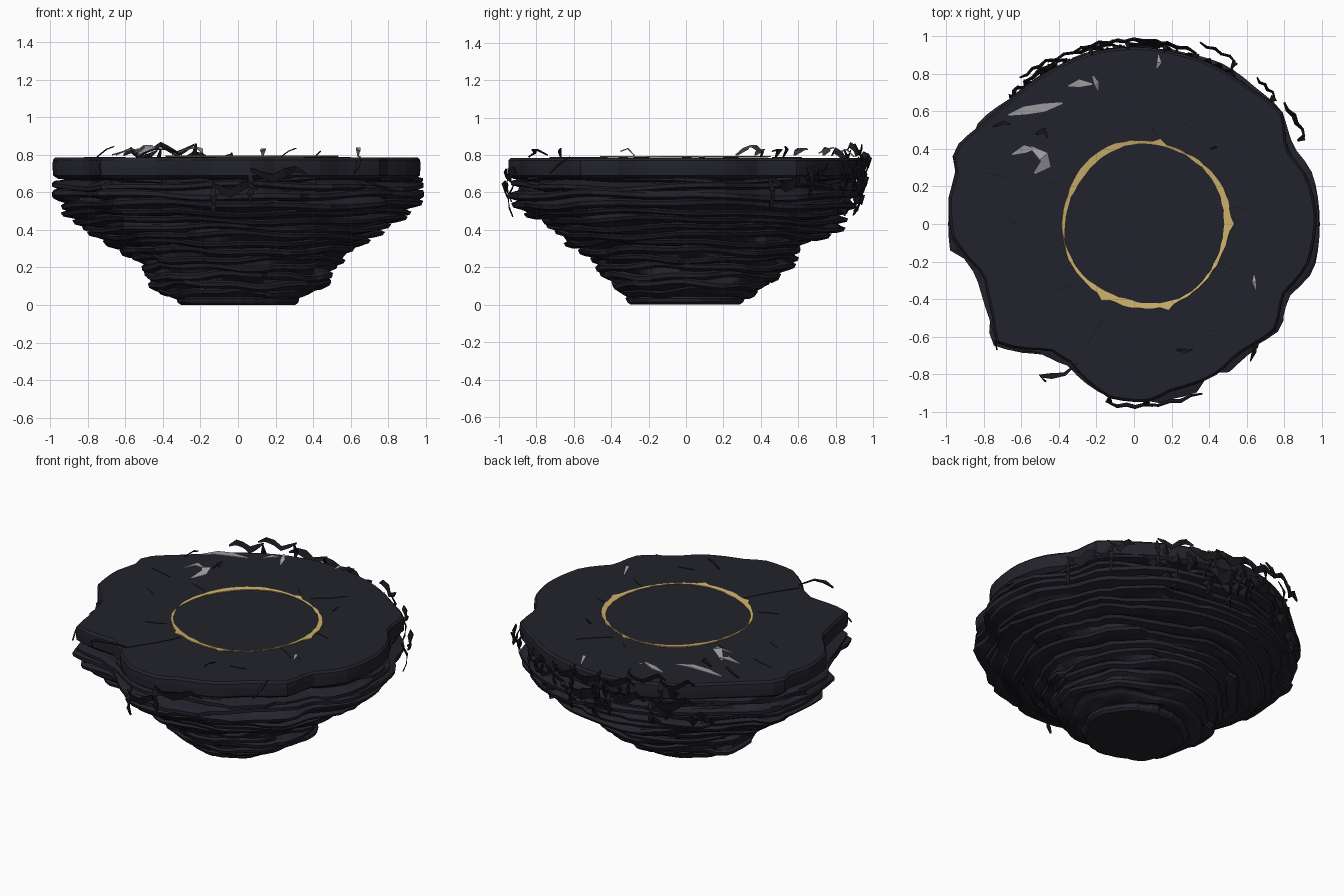
import bpy, bmesh, math, random
from mathutils import Vector

if "Cube" in bpy.data.objects:
    bpy.data.objects.remove(bpy.data.objects["Cube"])
random.seed(7)
TAU = 2 * math.pi
N = 88
TOP = 0.785


def mat(name, rgb):
    m = bpy.data.materials.new(name)
    m.diffuse_color = (*rgb, 1)
    m.use_nodes = True
    m.node_tree.nodes["Principled BSDF"].inputs["Base Color"].default_value = m.diffuse_color
    return m


ROCK = mat("slate rock", (0.0165, 0.0165, 0.025))
DARK = mat("dark shard", (0.011, 0.011, 0.014))
GOLD = mat("pale gold", (0.60, 0.43, 0.15))
ASH = mat("ash grey", (0.33, 0.33, 0.35))


def finish(bm, name, *mats):
    bmesh.ops.recalc_face_normals(bm, faces=bm.faces)
    me = bpy.data.meshes.new(name)
    bm.to_mesh(me)
    bm.free()
    for m in mats:
        me.materials.append(m)
    ob = bpy.data.objects.new(name, me)
    bpy.context.collection.objects.link(ob)
    return ob


def loft(rings, name, material):
    bm = bmesh.new()
    loops = [[bm.verts.new(p) for p in r] for r in rings]
    for a, b in zip(loops, loops[1:]):
        for i in range(N):
            j = (i + 1) % N
            bm.faces.new((a[i], a[j], b[j], b[i]))
    for ring, z in ((loops[0], rings[0][0][2]), (loops[-1], rings[-1][0][2])):
        c = bm.verts.new((0, 0, z))
        for i in range(N):
            bm.faces.new((ring[i], ring[(i + 1) % N], c))
    return finish(bm, name, material)


# Lobed outline of the top slab, as seen from above
OUT = [(.975, .05), (.93, .24), (.81, .40), (.79, .60), (.61, .73), (.35, .88), (.2, .92),
       (0, .945), (-.24, .91), (-.45, .82), (-.66, .66), (-.8, .54), (-.97, .39), (-.95, .27),
       (-.99, .13), (-.97, -.07), (-.8, -.27), (-.76, -.46), (-.73, -.64), (-.45, -.67),
       (-.34, -.74), (-.26, -.83), (-.13, -.93), (.08, -.95), (.2, -.89), (.43, -.81),
       (.56, -.69), (.76, -.56), (.79, -.38), (.93, -.22)]
POLAR = sorted((math.atan2(y, x) % TAU, math.hypot(x, y)) for x, y in OUT)


def outline(t):
    pts = [(POLAR[-1][0] - TAU, POLAR[-1][1])] + POLAR + [(POLAR[0][0] + TAU, POLAR[0][1])]
    for (a, r), (b, s) in zip(pts, pts[1:]):
        if a <= t <= b:
            return r + (s - r) * (t - a) / (b - a)


# Side profile: height, then reach to right, back, left, front
PROF = [(0, .30, .27, .31, .28), (.05, .32, .34, .35, .34), (.08, .48, .40, .45, .37),
        (.15, .49, .49, .48, .43), (.22, .52, .57, .50, .49), (.29, .61, .61, .60, .57),
        (.35, .71, .69, .71, .66), (.40, .79, .80, .81, .71), (.45, .88, .85, .84, .74),
        (.51, .94, .88, .93, .87), (.58, .98, .90, .98, .92), (.64, .97, .90, .97, .89),
        (.70, .92, .88, .92, .86)]


def reach(z, t):
    for a, b in zip(PROF, PROF[1:]):
        if a[0] <= z <= b[0]:
            k = (z - a[0]) / (b[0] - a[0])
            d = [p + (q - p) * k for p, q in zip(a[1:], b[1:])]
            c, s = math.cos(t), math.sin(t)
            base = c * c * (d[0] if c > 0 else d[2]) + s * s * (d[1] if s > 0 else d[3])
            ref = .97 * c * c + .94 * s * s
            return base * (1 + (.25 + .65 * z / .7) * (outline(t) / ref - 1))


def ring(fn):
    return [fn(i * TAU / N) for i in range(N)]


def polar(r, t, z):
    return (r * math.cos(t), r * math.sin(t), z)


# Top slab
loft([ring(lambda t, s=s, z=z: polar(outline(t) * s, t, z)) for z, s in
      ((.66, .84), (.672, .97), (.69, .997), (.74, 1.0), (.772, .998), (TOP, .985))],
     "top_slab", ROCK)

# Stacked strata: every layer has its own chipped outline and an undercut
levels = [0, .045, .085, .13, .18, .225, .265, .31, .35, .39, .43, .47, .51, .56, .61, .655, .69]
rings = []
for k, (z0, z1) in enumerate(zip(levels, levels[1:])):
    chips, left = [], 0
    for i in range(N):
        if left == 0:
            left, val = random.randint(3, 9), random.uniform(-.035, .03)
        chips.append(val)
        left -= 1
    p1, p2 = random.uniform(0, TAU), random.uniform(0, TAU)
    for f, s in ((.04, .965), (.3, 1.015), (.75, 1.02), (.97, .985)):
        def pt(t):
            i = round(t / TAU * N) % N
            n = chips[i] + .012 * math.sin(5 * t + p1) + .008 * math.sin(11 * t + p2)
            z = z0 + (z1 - z0) * f
            r = reach(z0 + (z1 - z0) * (.35 + .3 * f), t) * (s + n)
            dz = 0 if k == 0 else .011 * math.sin(3 * t + p2) + .006 * math.sin(8 * t + k)
            return polar(min(r, .99), t, z + dz)
        rings.append(ring(pt))
rings[0] = [(x, y, 0) for x, y, z in rings[0]]
loft(rings, "rock_strata", ROCK)

# Gold ring inlay, uneven in width
bm = bmesh.new()
M = 72
a, b = [], []
for i in range(M):
    t = i * TAU / M
    w = .011 + .007 * math.sin(3 * t + 1) + random.uniform(-.003, .004)
    r = .437 + .006 * math.sin(4 * t)
    w2 = w + (.022 if i in (0, 16, 57, 48) else 0)
    for lst, q, z in ((a, r - w, TOP + .004), (b, r + w2, TOP + .008)):
        lst.append(bm.verts.new((.06 + q * math.cos(t), q * math.sin(t), z)))
for i in range(M):
    j = (i + 1) % M
    bm.faces.new((a[i], b[i], b[j], a[j]))
sol = finish(bm, "gold_ring", GOLD).modifiers.new("thick", "SOLIDIFY")
sol.thickness, sol.offset = .006, 0


def ribbons(name, material, items, thick=.006):
    """Each item: path points, half width, width direction (None = flat)."""
    bm = bmesh.new()
    for pts, w, across in items:
        P = [Vector(p) for p in pts]
        rows = []
        for i, p in enumerate(P):
            d = P[min(i + 1, len(P) - 1)] - P[max(i - 1, 0)]
            s = Vector(across) if across else Vector((-d.y, d.x, 0))
            f = .25 + .75 * math.sin(math.pi * i / (len(P) - 1))
            s = s.normalized() * w * f * random.uniform(.7, 1.2)
            rows.append((bm.verts.new(p - s), bm.verts.new(p + s)))
        for (p, q), (r, s) in zip(rows, rows[1:]):
            bm.faces.new((p, q, s, r))
    m = finish(bm, name, material).modifiers.new("thick", "SOLIDIFY")
    m.thickness, m.offset = thick, 0


# Curled grey flakes lying on the top
ribbons("grey_flakes", ASH, [
    ([(-.67, .58, .80), (-.58, .605, .825), (-.48, .62, .835), (-.38, .645, .83)], .026, None),
    ([(-.35, .735, .80), (-.29, .75, .825), (-.22, .745, .84)], .024, None),
    ([(-.22, .79, .84), (-.20, .75, .83), (-.19, .71, .81)], .02, None),
    ([(-.65, .37, .80), (-.58, .40, .83), (-.53, .40, .82)], .022, None),
    ([(-.55, .41, .81), (-.48, .36, .85), (-.47, .32, .835), (-.53, .27, .80)], .03, None),
    ([(.13, .90, .79), (.135, .86, .83), (.12, .83, .82)], .018, None),
    ([(.64, -.27, .79), (.64, -.31, .835), (.65, -.35, .82)], .016, None)])

# Dark curled shards around the rim and on top
arc = []
for t0, t1, r, z, w in ((128, 116, .99, .80, .02), (118, 104, .98, .83, .02), (107, 92, .985, .78, .025),
                        (97, 80, .985, .76, .03), (86, 70, .98, .74, .03), (70, 58, 1.03, .74, .02),
                        (110, 96, .97, .68, .035), (92, 78, .965, .64, .04), (128, 112, .96, .66, .035),
                        (276, 262, .975, .62, .03), (292, 274, .975, .70, .025),
                        (50, 42, 1.02, .72, .02), (39, 27, 1.03, .65, .03)):
    pts = []
    for i in range(6):
        t = math.radians(t0 + (t1 - t0) * i / 5)
        pts.append(polar(r - .012 * (i % 2), t, z + .025 * math.sin(i * 1.5)))
    arc.append((pts, w, (.35 * math.cos(t), .35 * math.sin(t), 1)))
    arc.append(([polar(r - .05, t, z + .03), polar(r - .015, t, z - .04),
                 polar(r - .02, t, z - .1), polar(r - .04, t, z - .15)], .018, None))
ribbons("rim_shards", DARK, arc)
ribbons("top_shards", DARK, [
    ([(-.52, .48, .79), (-.48, .50, .83), (-.46, .46, .82)], .02, None),
    ([(-.75, .52, .79), (-.70, .54, .83), (-.66, .53, .845)], .012, None),
    ([(.41, .40, .79), (.44, .41, .82)], .02, None),
    ([(.23, -.67, .79), (.27, -.675, .82), (.31, -.67, .835)], .014, None),
    ([(-.30, -.74, .80), (-.37, -.80, .83), (-.44, -.81, .83), (-.50, -.81, .81), (-.47, -.84, .79)], .016, None),
    ([(.65, -.62, .79), (.64, -.68, .75), (.62, -.73, .70)], .012, None),
    ([(-.74, -.62, .75), (-.73, -.67, .70)], .015, None)])

# Leafy plates clinging to the wall at the back
leaf = []
for i in range(34):
    t, z = math.radians(random.uniform(55, 135)), random.uniform(.5, .76)
    r = reach(min(z, .64), t) + .02
    dt = random.uniform(.04, .09)
    leaf.append(([polar(r, t, z), polar(r + .025, t + dt / 2, z + random.uniform(-.03, .03)),
                  polar(r - .005, t + dt, z - .02)], random.uniform(.02, .04),
                 (random.uniform(-.4, .4), .3, 1)))
ribbons("wall_flakes", DARK, leaf)

# Fine cracks in the top
ribbons("top_cracks", DARK, [([(x, y, TOP + .002), ((x + u) / 2 + .01, (y + v) / 2, TOP + .002),
                               (u, v, TOP + .002)], .004, None) for x, y, u, v in (
    (-.12, -.42, -.31, -.73), (.13, .46, .06, .54), (.2, .47, .36, .62), (.49, .10, .6, .07),
    (.45, -.2, .58, -.28), (-.38, .2, -.5, .24), (-.82, .28, -.66, .24), (-.6, -.02, -.68, .03),
    (-.3, -.31, -.42, -.36), (.35, -.58, .45, -.56))], .003)
